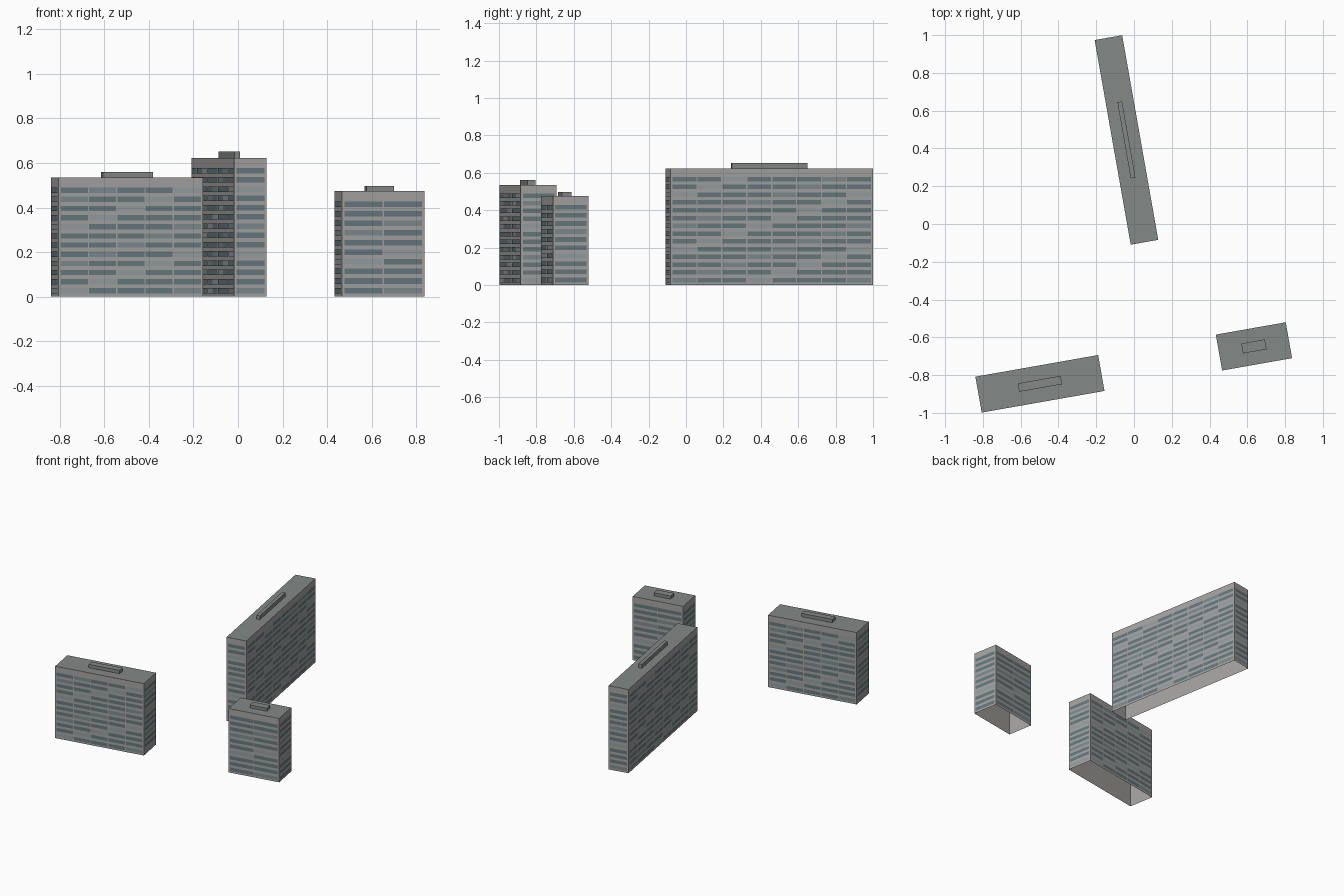
import bpy, bmesh, math
from mathutils import Matrix, Vector

if "Cube" in bpy.data.objects:
    bpy.data.objects.remove(bpy.data.objects["Cube"])

ANGLE = math.radians(10)


def material(name, rgb):
    m = bpy.data.materials.new(name)
    m.diffuse_color = (*rgb, 1)
    m.use_nodes = True
    m.node_tree.nodes["Principled BSDF"].inputs["Base Color"].default_value = m.diffuse_color
    return m


WALL = material("concrete", (0.38, 0.37, 0.36))
ROOF = material("roof_grey", (0.23, 0.25, 0.24))
GLASS = [material("glass_dark", (0.13, 0.19, 0.21)),
         material("glass_mid", (0.20, 0.26, 0.28)),
         material("glass_pale", (0.30, 0.34, 0.36))]


def finish(bm, name, centre, mats):
    me = bpy.data.meshes.new(name)
    bm.to_mesh(me)
    bm.free()
    for m in mats:
        me.materials.append(m)
    ob = bpy.data.objects.new(name, me)
    ob.location = (*centre, 0)
    ob.rotation_euler.z = ANGLE
    bpy.context.collection.objects.link(ob)
    return ob


def open_box(name, centre, sx, sy, z0, z1, mats):
    """Box without a bottom; the top face takes the last material."""
    bm = bmesh.new()
    bmesh.ops.create_cube(bm, size=1, matrix=Matrix.Translation((0, 0, (z0 + z1) / 2))
                          @ Matrix.Diagonal((sx, sy, z1 - z0, 1)))
    bm.normal_update()
    bmesh.ops.delete(bm, geom=[f for f in bm.faces if f.normal.z < -0.5], context='FACES_ONLY')
    for f in bm.faces:
        f.material_index = len(mats) - 1 if f.normal.z > 0.5 else 0
    return finish(bm, name, centre, mats)


def windows(name, centre, sx, sy, height, floors, shift):
    """Flat ribbon windows on all four facades, one row per floor."""
    bm = bmesh.new()
    pitch = height / (floors + 1)
    margin, gap, proud = 0.011, 0.006, 0.002
    for side in range(4):
        length, depth = (sx, sy) if side % 2 == 0 else (sy, sx)
        bays = max(1, int(length / 0.13))
        step = (length - 2 * margin + gap) / bays
        turn = Matrix.Rotation(side * math.pi / 2, 3, 'Z')
        y = -depth / 2 - proud
        for row in range(floors):
            z0, z1 = (row + 0.33) * pitch, (row + 0.91) * pitch
            for col in range(bays):
                x0 = -length / 2 + margin + col * step
                x1 = x0 + step - gap
                quad = [(x0, y, z0), (x1, y, z0), (x1, y, z1), (x0, y, z1)]
                face = bm.faces.new([bm.verts.new(turn @ Vector(p)) for p in quad])
                # Lighter panes run diagonally across the facade
                face.material_index = {0: 2, 3: 1}.get((row - col - shift) % 7, 0)
    return finish(bm, name, centre, GLASS)


# name, centre, footprint, height, floors, roof box footprint, roof box top, shade shift
BLOCKS = [
    ("long_tower", (-0.04, 0.445), (0.148, 1.10), 0.623, 14, (0.025, 0.41), 0.652, 4),
    ("wide_block", (-0.498, -0.846), (0.66, 0.193), 0.535, 12, (0.23, 0.045), 0.56, 0),
    ("small_block", (0.635, -0.648), (0.376, 0.193), 0.475, 10, (0.126, 0.053), 0.497, 3),
]

for name, c, (sx, sy), h, floors, (rx, ry), top, shift in BLOCKS:
    open_box(name + "_walls", c, sx, sy, 0, h, [WALL, ROOF])
    open_box(name + "_roof_box", c, rx, ry, h, top, [ROOF])
    windows(name + "_windows", c, sx, sy, h, floors, shift)
